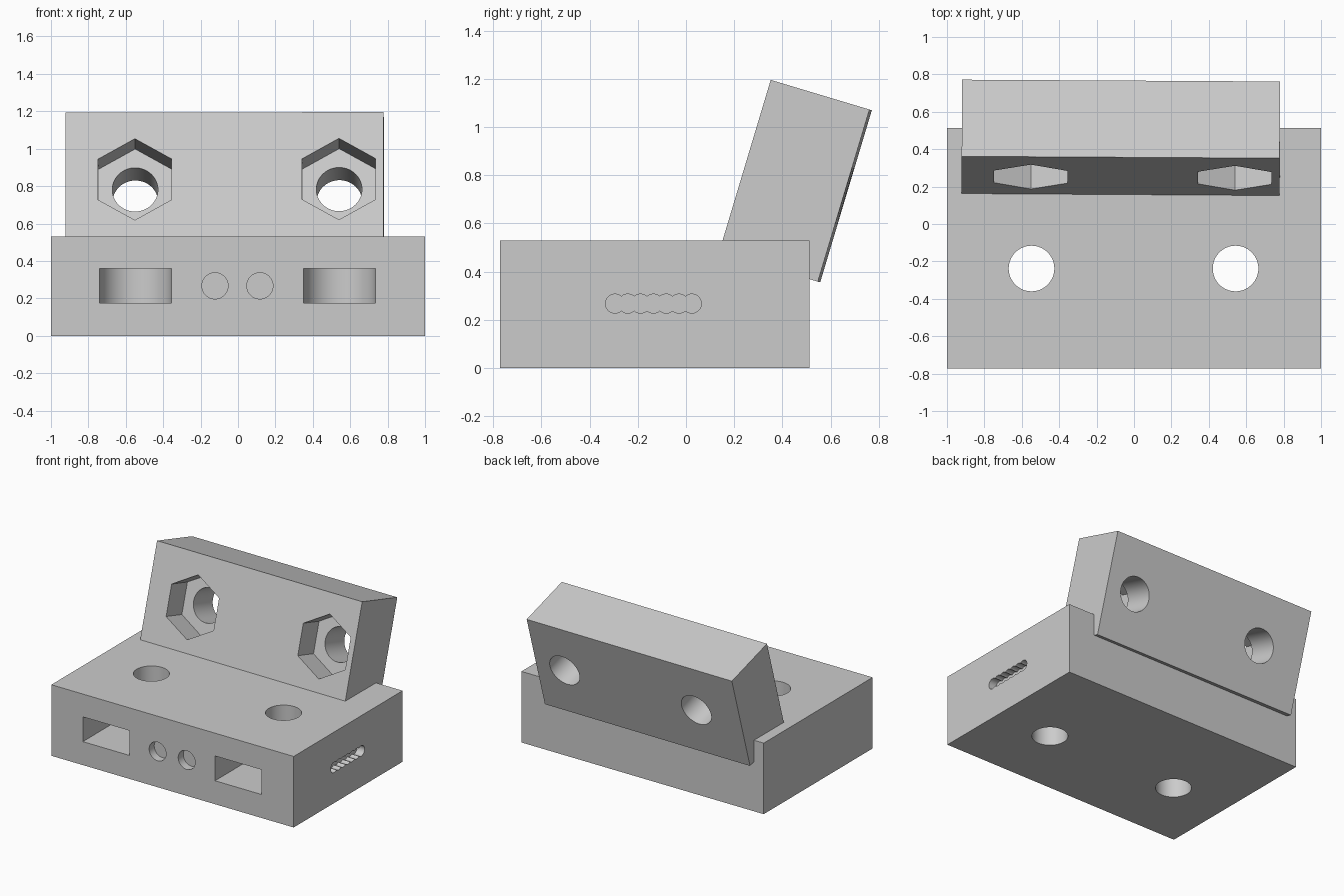
import bpy, bmesh
from math import pi, cos, sin, acos, radians
from mathutils import Matrix

cube = bpy.data.objects.get("Cube")
if cube:
    bpy.data.objects.remove(cube, do_unlink=True)

grey = bpy.data.materials.new("light grey")
grey.use_nodes = True
grey.diffuse_color = (0.6, 0.6, 0.6, 1)
grey.node_tree.nodes["Principled BSDF"].inputs["Base Color"].default_value = (0.6, 0.6, 0.6, 1)


def arc(cx, cy, r, start, end, steps):
    return [(cx + r * cos(start + (end - start) * i / steps),
             cy + r * sin(start + (end - start) * i / steps)) for i in range(steps + 1)]


def ring(cx, cy, r, sides, turn=0.0):
    return arc(cx, cy, r, turn, turn + 2 * pi, sides)[:-1]


def prism(name, outline, low, high, matrix=Matrix()):
    """Extrude a flat outline along local z, then place it with the matrix."""
    bm = bmesh.new()
    bottom = bm.faces.new([bm.verts.new((x, y, low)) for x, y in outline])
    top = bmesh.ops.extrude_face_region(bm, geom=[bottom])["geom"]
    bmesh.ops.translate(bm, vec=(0, 0, high - low),
                        verts=[v for v in top if isinstance(v, bmesh.types.BMVert)])
    bmesh.ops.transform(bm, matrix=matrix, verts=bm.verts)
    bmesh.ops.recalc_face_normals(bm, faces=bm.faces)
    mesh = bpy.data.meshes.new(name)
    bm.to_mesh(mesh)
    bm.free()
    mesh.materials.append(grey)
    obj = bpy.data.objects.new(name, mesh)
    bpy.context.collection.objects.link(obj)
    return obj


def rectangle(x0, x1, y0, y1):
    return [(x0, y0), (x1, y0), (x1, y1), (x0, y1)]


def carve(obj, cutters):
    """Subtract the cutters, then smooth the round walls."""
    for cutter in cutters:
        cutter.hide_render = True
        mod = obj.modifiers.new("cut", "BOOLEAN")
        mod.operation = "DIFFERENCE"
        mod.solver = "EXACT"
        mod.object = cutter
    graph = bpy.context.evaluated_depsgraph_get()
    mesh = bpy.data.meshes.new_from_object(obj.evaluated_get(graph))
    obj.modifiers.clear()
    obj.data = mesh
    for cutter in cutters:
        bpy.data.objects.remove(cutter, do_unlink=True)
    bpy.ops.object.select_all(action="DESELECT")
    obj.select_set(True)
    bpy.context.view_layer.objects.active = obj
    bpy.ops.object.shade_smooth_by_angle(angle=radians(25))


# Local z of these frames points along world -y and +x
front = Matrix.Rotation(pi / 2, 4, "X")
side = Matrix(((0, 0, 1, 0), (1, 0, 0, 0), (0, 1, 0, 0), (0, 0, 0, 1)))

# Base block with bolt holes, round-ended nut slots and magnet pockets
base = prism("base_block", rectangle(-1, 1, -0.772, 0.512), 0, 0.53)
cuts = []
for x in (-0.548, 0.543):
    cuts.append(prism("bolt_hole", ring(x, -0.238, 0.122, 64), -0.1, 0.7))
    slot = arc(x, -0.238, 0.192, 0, pi, 32) + [(x - 0.192, -0.9), (x + 0.192, -0.9)]
    cuts.append(prism("nut_slot", slot, 0.175, 0.36))
for x in (-0.123, 0.117):
    cuts.append(prism("magnet_pocket", ring(x, 0.267, 0.07, 48), 0.712, 0.9, front))

# Scalloped row of overlapping round sockets on the left side
count, step, r = 7, 0.0532, 0.0395
notch = acos(step / 2 / r)
upper = []
for i in reversed(range(count)):
    start = 0 if i == count - 1 else notch
    end = pi if i == 0 else pi - notch
    points = arc(i * step, 0, r, start, end, 12)
    upper += points if i == 0 else points[:-1]
outline = upper + [(x, -y) for x, y in reversed(upper[1:-1])]
outline = [(x - 0.295, y + 0.267) for x, y in outline]
cuts.append(prism("side_socket", outline, 0.94, 1.1, side))
carve(base, cuts)

# Leaning back plate with hexagonal nut pockets and bolt holes
lean = (Matrix.Translation((-0.07, 0.4545, 0.7755))
        @ Matrix.Rotation(radians(-16.7), 4, "X") @ Matrix.Rotation(-0.006, 4, "Z"))
plate = prism("leaning_plate", rectangle(-0.85, 0.85, -0.214, 0.214), -0.373, 0.373, lean)
cuts = []
for x in (-0.48, 0.611):
    cuts.append(prism("hex_pocket", ring(x, 0, 0.227, 6, pi / 6), 0.022, 0.4, lean @ front))
    cuts.append(prism("plate_hole", ring(x, 0, 0.122, 64), -0.4, 0.3, lean @ front))
carve(plate, cuts)
